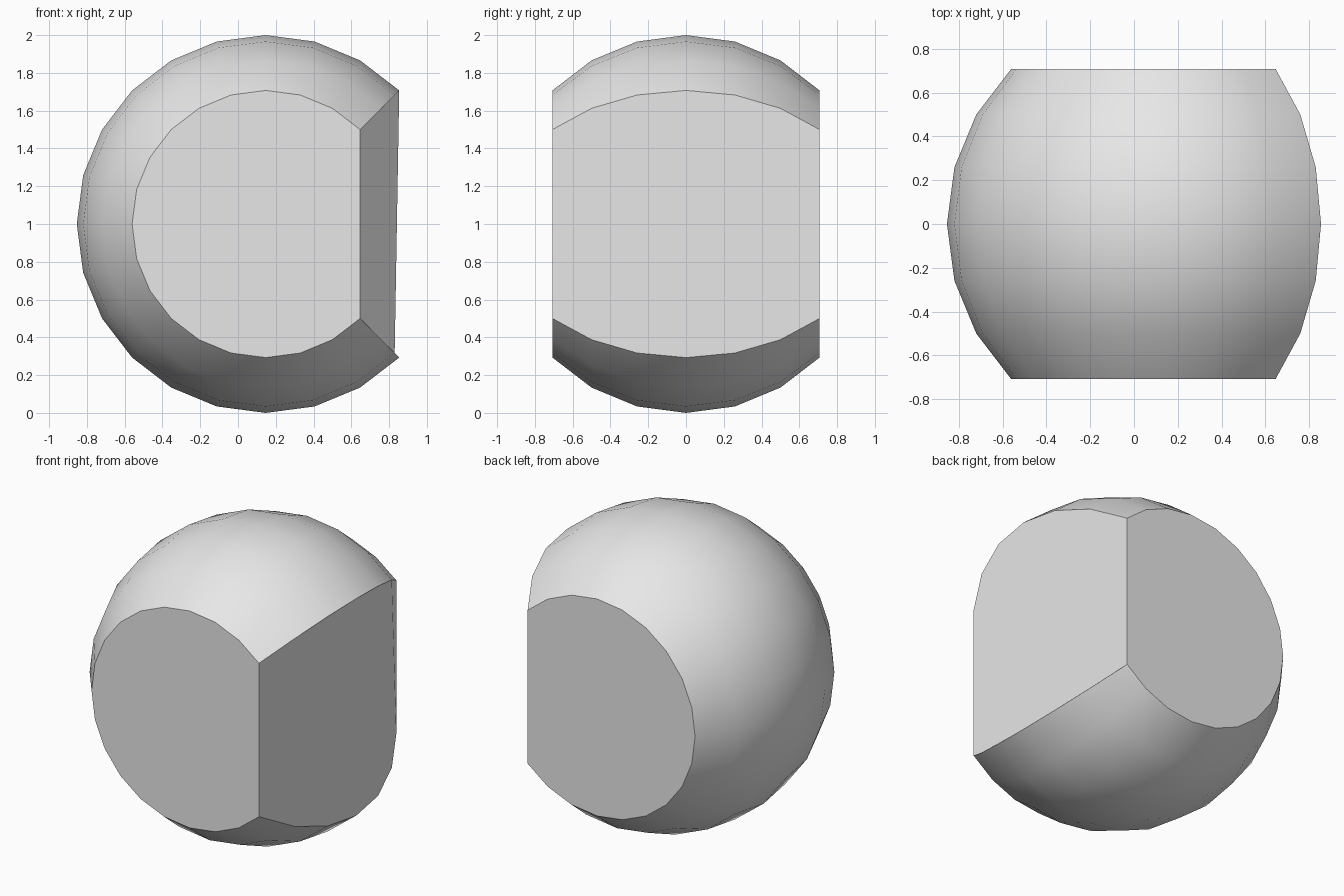
import bpy, bmesh
from math import sin, cos, radians

cube = bpy.data.objects.get("Cube")
if cube:
    bpy.data.objects.remove(cube, do_unlink=True)

SHIFT = 0.1464  # centres the cut ball on x

grey = bpy.data.materials.new("grey")
grey.use_nodes = True
colour = (0.8, 0.8, 0.8, 1)
grey.diffuse_color = colour
grey.node_tree.nodes["Principled BSDF"].inputs["Base Color"].default_value = colour

bm = bmesh.new()

# Ball rings about the y axis, open for a quarter turn on the +x side
rings = []
for lat in range(-45, 46, 15):
    a = radians(lat)
    rings.append([bm.verts.new((cos(a) * cos(radians(t)) + SHIFT, sin(a),
                                cos(a) * sin(radians(t)) + 1))
                  for t in range(45, 316, 15)])
for near, far in zip(rings, rings[1:]):
    for i in range(len(near) - 1):
        bm.faces.new((near[i], near[i + 1], far[i + 1], far[i]))

# Flat front and back caps, and the single panel closing the +x side
bm.faces.new(rings[0])
bm.faces.new(rings[-1])
bm.faces.new([r[0] for r in rings] + [r[-1] for r in reversed(rings)])
bmesh.ops.recalc_face_normals(bm, faces=bm.faces)

mesh = bpy.data.meshes.new("cut_ball")
bm.to_mesh(mesh)
bm.free()
ball = bpy.data.objects.new("cut_ball", mesh)
bpy.context.collection.objects.link(ball)
mesh.materials.append(grey)

# Smooth ball, crisp cut edges
bpy.ops.object.select_all(action="DESELECT")
ball.select_set(True)
bpy.context.view_layer.objects.active = ball
bpy.ops.object.shade_smooth_by_angle(angle=radians(30))
